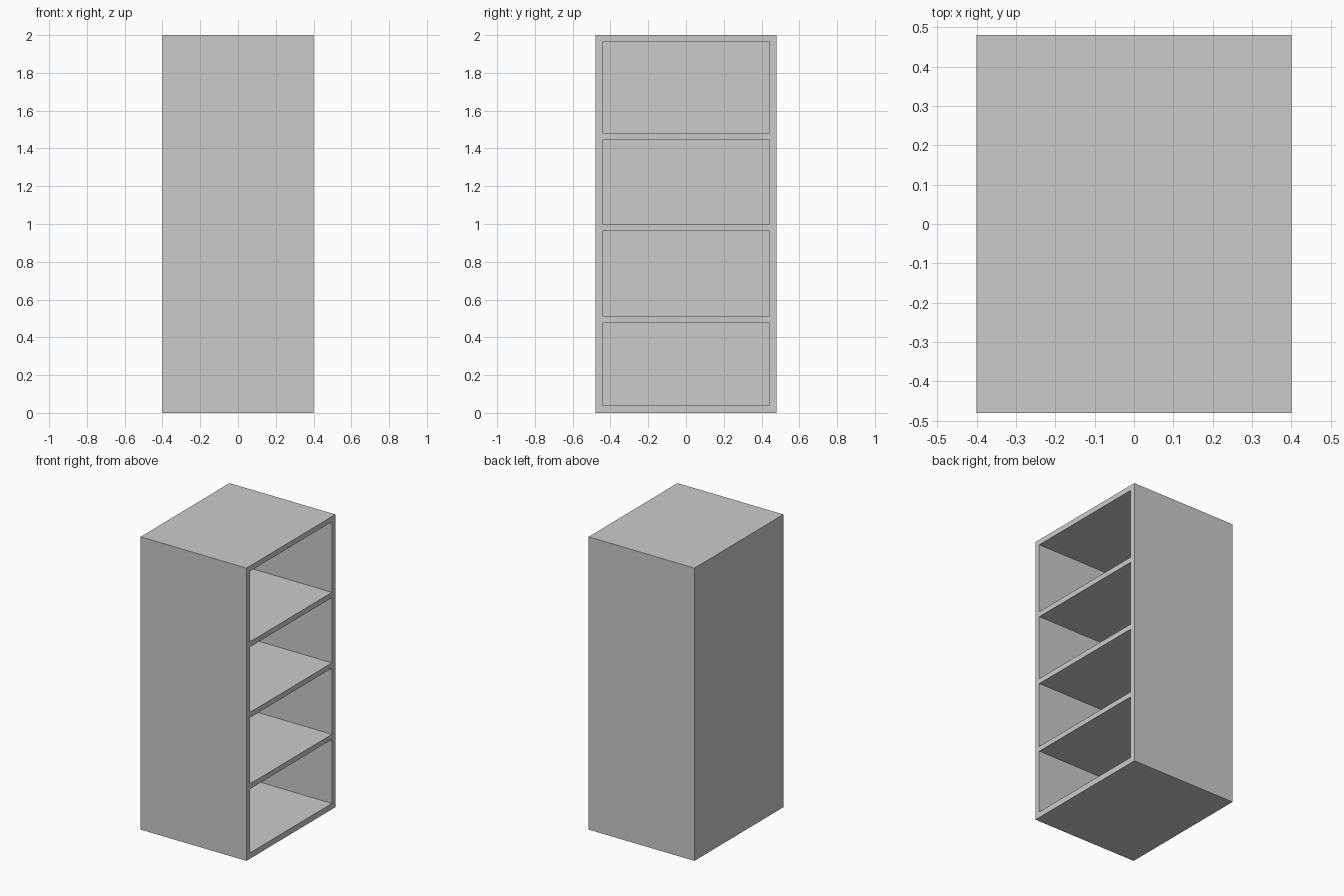
import bpy

if "Cube" in bpy.data.objects:
    bpy.data.objects.remove(bpy.data.objects["Cube"])

W, D, H = 0.80, 0.96, 2.00   # outer size in x, y, z
T = 0.037                    # board thickness
BAYS = [(0.04, 0.477), (0.512, 0.964), (1.0, 1.446), (1.482, 1.964)]


def box(name, lo, hi):
    """Axis-aligned box between two corners."""
    bpy.ops.mesh.primitive_cube_add(size=1, location=[(a + b) / 2 for a, b in zip(lo, hi)])
    ob = bpy.context.object
    ob.name = name
    ob.scale = [b - a for a, b in zip(lo, hi)]
    bpy.ops.object.transform_apply(location=True, rotation=False, scale=True)
    return ob


# Outer carcass
shelf = box("bookcase", (-W / 2, -D / 2, 0), (W / 2, D / 2, H))

# Four bays hollowed from the open +x side, leaving sides, shelves and back panel
for i, (z0, z1) in enumerate(BAYS):
    cutter = box(f"bay_cutter_{i}", (-W / 2 + T, -D / 2 + T, z0), (W / 2 + 0.1, D / 2 - T, z1))
    mod = shelf.modifiers.new("bay", 'BOOLEAN')
    mod.operation = 'DIFFERENCE'
    mod.solver = 'EXACT'
    mod.object = cutter
    bpy.context.view_layer.objects.active = shelf
    bpy.ops.object.modifier_apply(modifier=mod.name)
    bpy.data.objects.remove(cutter)
